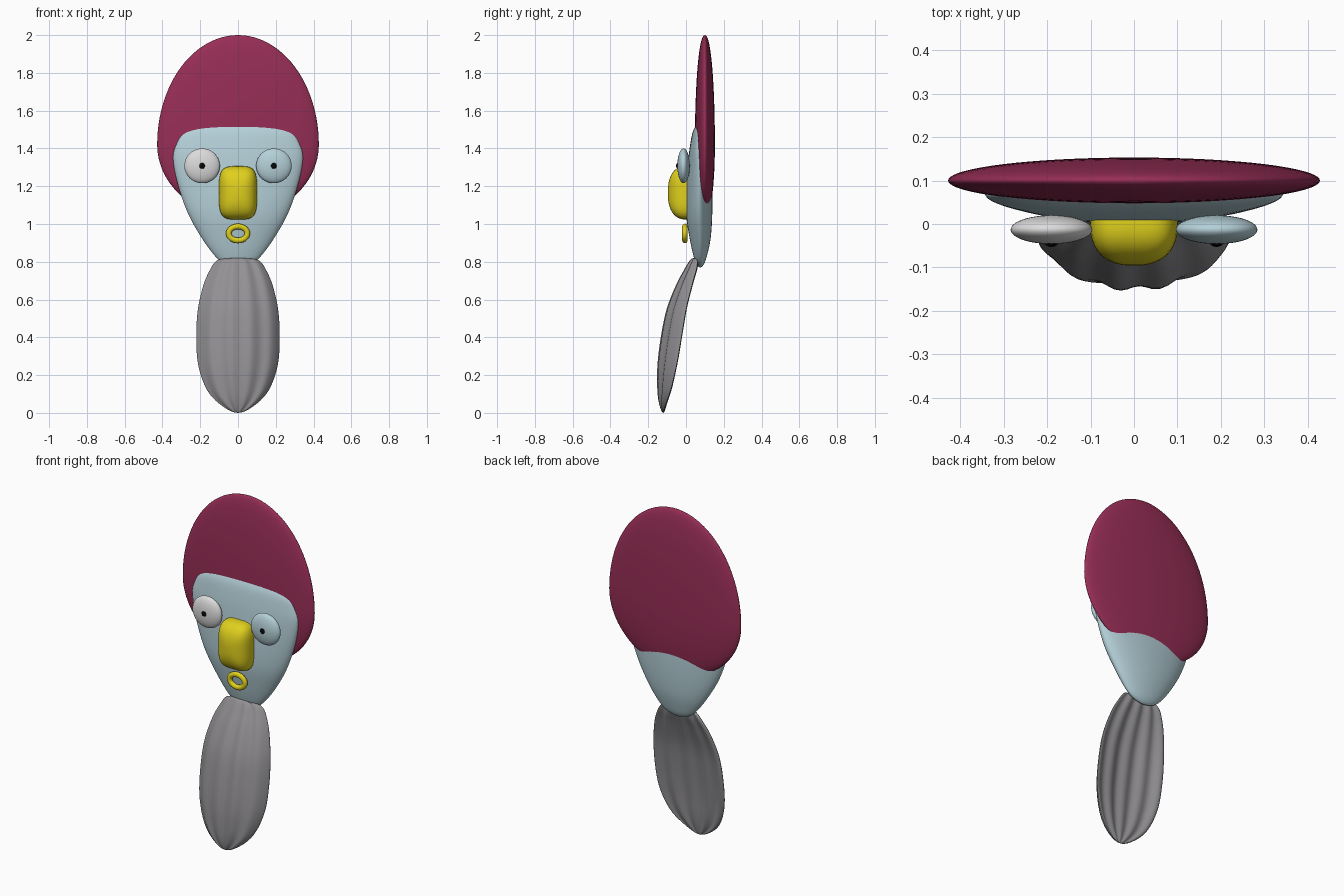
import bpy, bmesh, math
from mathutils import Vector

if "Cube" in bpy.data.objects:
    bpy.data.objects.remove(bpy.data.objects["Cube"])


def material(name, rgb):
    m = bpy.data.materials.new(name)
    m.diffuse_color = (*rgb, 1)
    m.use_nodes = True
    m.node_tree.nodes["Principled BSDF"].inputs["Base Color"].default_value = m.diffuse_color
    return m


MAROON = material("maroon", (0.31, 0.027, 0.092))
BLUE = material("pale blue", (0.46, 0.63, 0.69))
YELLOW = material("yellow", (0.74, 0.63, 0.012))
WHITE = material("off white", (0.72, 0.71, 0.71))
GREY = material("grey", (0.29, 0.28, 0.295))
BLACK = material("black", (0.002, 0.002, 0.002))


def finish(bm, name, mat):
    bmesh.ops.recalc_face_normals(bm, faces=bm.faces)
    for f in bm.faces:
        f.smooth = True
    me = bpy.data.meshes.new(name)
    bm.to_mesh(me)
    bm.free()
    me.materials.append(mat)
    ob = bpy.data.objects.new(name, me)
    bpy.context.collection.objects.link(ob)
    return ob


def smooth_rows(rows, steps=5):
    """Catmull-Rom through (z, half width, half depth, centre y); poles at both ends."""
    def mirror(r):
        return Vector((r[0], -r[1], -r[2], r[3]))
    p = [mirror(rows[1])] + [Vector(r) for r in rows] + [mirror(rows[-2])]
    out = []
    for i in range(1, len(p) - 2):
        a, b, c, d = p[i - 1:i + 3]
        for s in range(steps):
            t = s / steps
            out.append(0.5 * (2 * b + (c - a) * t + (2 * a - 5 * b + 4 * c - d) * t * t
                              + (3 * b - a - 3 * c + d) * t ** 3))
    return out + [p[-2]]


def loft(name, rows, mat, offset=lambda u, w, t: 0, n=80):
    """Stack of ellipses closed by a point at each end."""
    bm = bmesh.new()
    rings = []
    for z, w, t, yc in rows[1:-1]:
        ring = []
        for k in range(n):
            a = 2 * math.pi * k / n
            u = math.cos(a)
            ring.append(bm.verts.new((w * u, yc + t * math.sin(a) + offset(u, w, t), z)))
        rings.append(ring)
    for r, s in zip(rings, rings[1:]):
        for k in range(n):
            bm.faces.new((r[k], r[(k + 1) % n], s[(k + 1) % n], s[k]))
    for ring, row in ((rings[0], rows[0]), (rings[-1], rows[-1])):
        tip = bm.verts.new((0, row[3] + offset(0, 0, 0), row[0]))
        for k in range(n):
            bm.faces.new((ring[k], ring[(k + 1) % n], tip))
    return finish(bm, name, mat)


def blob(name, centre, half, mat, p=2, q=2, seg=48):
    """Superellipsoid: p squares the front outline, q squares the depth."""
    bm = bmesh.new()
    bmesh.ops.create_uvsphere(bm, u_segments=seg, v_segments=seg // 2, radius=1)
    for v in bm.verts:
        x, y, z = v.co
        k = ((abs(x) ** p + abs(z) ** p) ** (q / p) + abs(y) ** q) ** (-1 / q)
        v.co = [c + h * e * k for c, h, e in zip(centre, half, (x, y, z))]
    return finish(bm, name, mat)


# Hair: flat egg
hair = []
for i in range(49):
    a = math.pi / 2 - math.pi * i / 48
    c = max(0, math.cos(a))
    hair.append((1.42 + (0.58 if a > 0 else 0.38) * math.sin(a), 0.428 * c, 0.053 * c ** 0.9, 0.1))
loft("hair", hair, MAROON)

# Head: flat egg tapering to the chin
loft("head", smooth_rows([
    (1.54, 0, 0, 0.07), (1.525, 0.17, 0.016, 0.07), (1.485, 0.285, 0.035, 0.07),
    (1.42, 0.328, 0.048, 0.07), (1.34, 0.343, 0.058, 0.07), (1.2, 0.316, 0.068, 0.07),
    (1.05, 0.262, 0.069, 0.07), (0.92, 0.188, 0.055, 0.075), (0.825, 0.117, 0.034, 0.075),
    (0.785, 0.065, 0.018, 0.075), (0.77, 0, 0, 0.075)]), BLUE)


# Beard: curved, fluted tongue leaning forward
def flutes(u, w, t):
    return 0.058 * (u * w / 0.22) ** 2 + 0.007 * (t / 0.038) * math.cos(13 * u - 0.8)


loft("beard", smooth_rows([
    (0.82, 0, 0, 0.045), (0.815, 0.085, 0.012, 0.042), (0.80, 0.12, 0.02, 0.038),
    (0.76, 0.147, 0.027, 0.022), (0.68, 0.182, 0.032, -0.015), (0.55, 0.212, 0.036, -0.062),
    (0.4, 0.221, 0.037, -0.092), (0.25, 0.21, 0.035, -0.112), (0.12, 0.163, 0.028, -0.12),
    (0.04, 0.088, 0.016, -0.122), (0.0, 0, 0, -0.12)]), GREY, flutes)

# Eyes and pupils
for side, sx, mat in (("left", -1, WHITE), ("right", 1, BLUE)):
    blob(side + "_eye", (0.19 * sx, -0.013, 1.308), (0.094, 0.033, 0.092), mat)
    blob(side + "_pupil", (0.19 * sx, -0.038, 1.308), (0.018, 0.015, 0.018), BLACK, seg=16)

# Nose: rounded block
blob("nose", (0, 0, 1.165), (0.101, 0.096, 0.141), YELLOW, p=4, q=2.4)

# Mouth: oval ring
bm = bmesh.new()
grid = [[bm.verts.new(((0.049 + 0.015 * math.cos(b)) * math.cos(a), -0.006 + 0.014 * math.sin(b),
                       0.95 + (0.037 + 0.015 * math.cos(b)) * math.sin(a)))
         for b in (2 * math.pi * j / 16 for j in range(16))]
        for a in (2 * math.pi * i / 48 for i in range(48))]
for i in range(48):
    for j in range(16):
        bm.faces.new((grid[i][j], grid[(i + 1) % 48][j],
                      grid[(i + 1) % 48][(j + 1) % 16], grid[i][(j + 1) % 16]))
finish(bm, "mouth", YELLOW)
